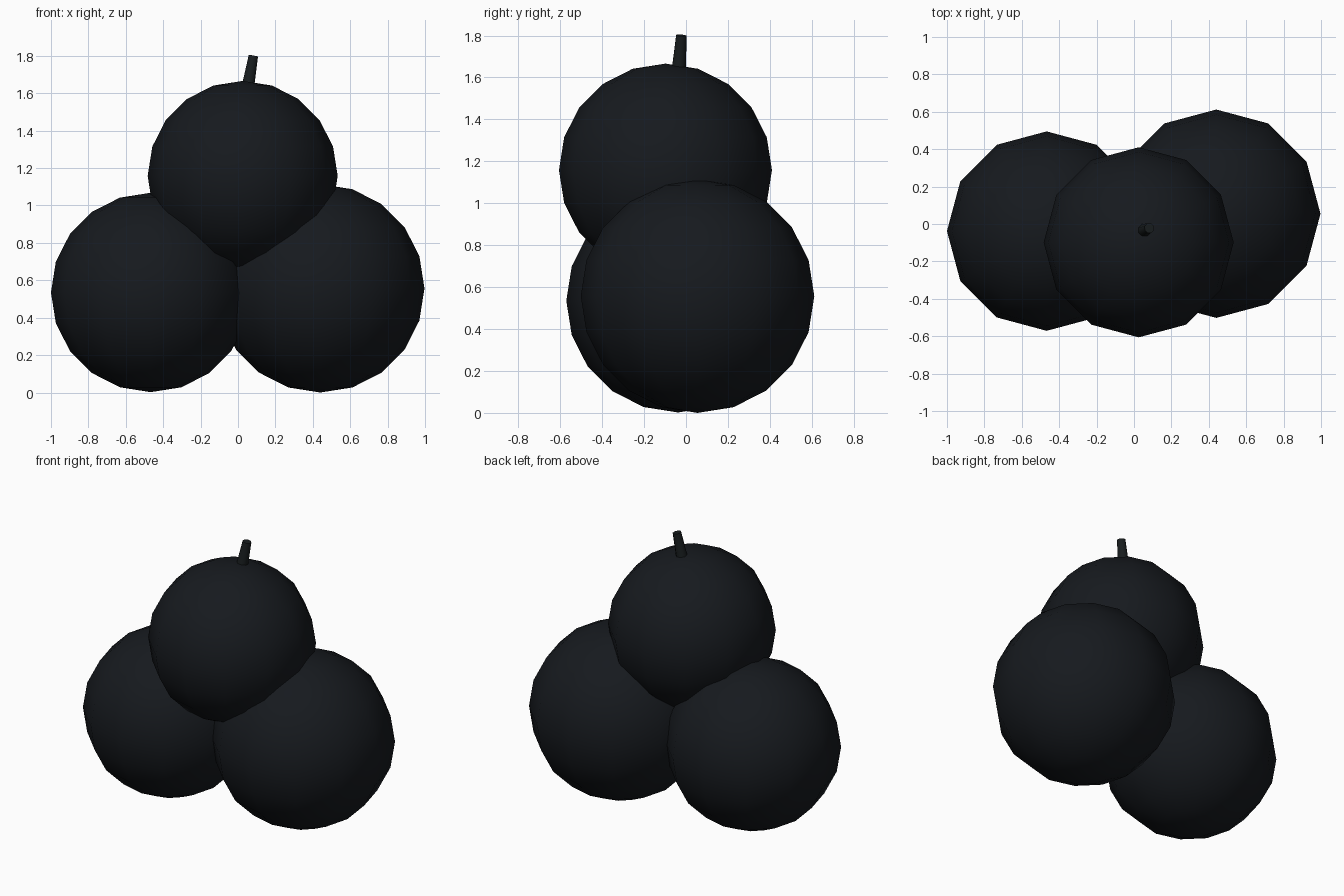
import bpy
from mathutils import Vector

if "Cube" in bpy.data.objects:
    bpy.data.objects.remove(bpy.data.objects["Cube"])


def material(name, color):
    m = bpy.data.materials.new(name)
    m.diffuse_color = color
    m.use_nodes = True
    m.node_tree.nodes["Principled BSDF"].inputs["Base Color"].default_value = m.diffuse_color
    return m


berry_mat = material("dark_skin", (0.008, 0.010, 0.013, 1))
stem_mat = material("dark_stem", (0.009, 0.012, 0.013, 1))


def finish(name, mat):
    ob = bpy.context.object
    ob.name = name
    ob.data.materials.append(mat)
    return ob


# Three low-poly berries with smooth shading
for name, center, radius in [
    ("left_berry", (-0.467, -0.038, 0.535), 0.533),
    ("right_berry", (0.44, 0.055, 0.557), 0.557),
    ("top_berry", (0.025, -0.098, 1.158), 0.508),
]:
    bpy.ops.mesh.primitive_uv_sphere_add(segments=12, ring_count=10,
                                         radius=radius, location=center)
    finish(name, berry_mat)
    bpy.ops.object.shade_smooth()

# Slightly leaning, tapered stem set into the top berry
base = Vector((0.047, -0.037, 1.60))
tip = Vector((0.082, -0.022, 1.80))
axis = tip - base
bpy.ops.mesh.primitive_cone_add(vertices=8, radius1=0.038, radius2=0.027,
                                depth=axis.length, location=(base + tip) / 2,
                                rotation=axis.to_track_quat('Z', 'Y').to_euler())
finish("stem", stem_mat)
bpy.ops.object.shade_smooth_by_angle(angle=0.9)
